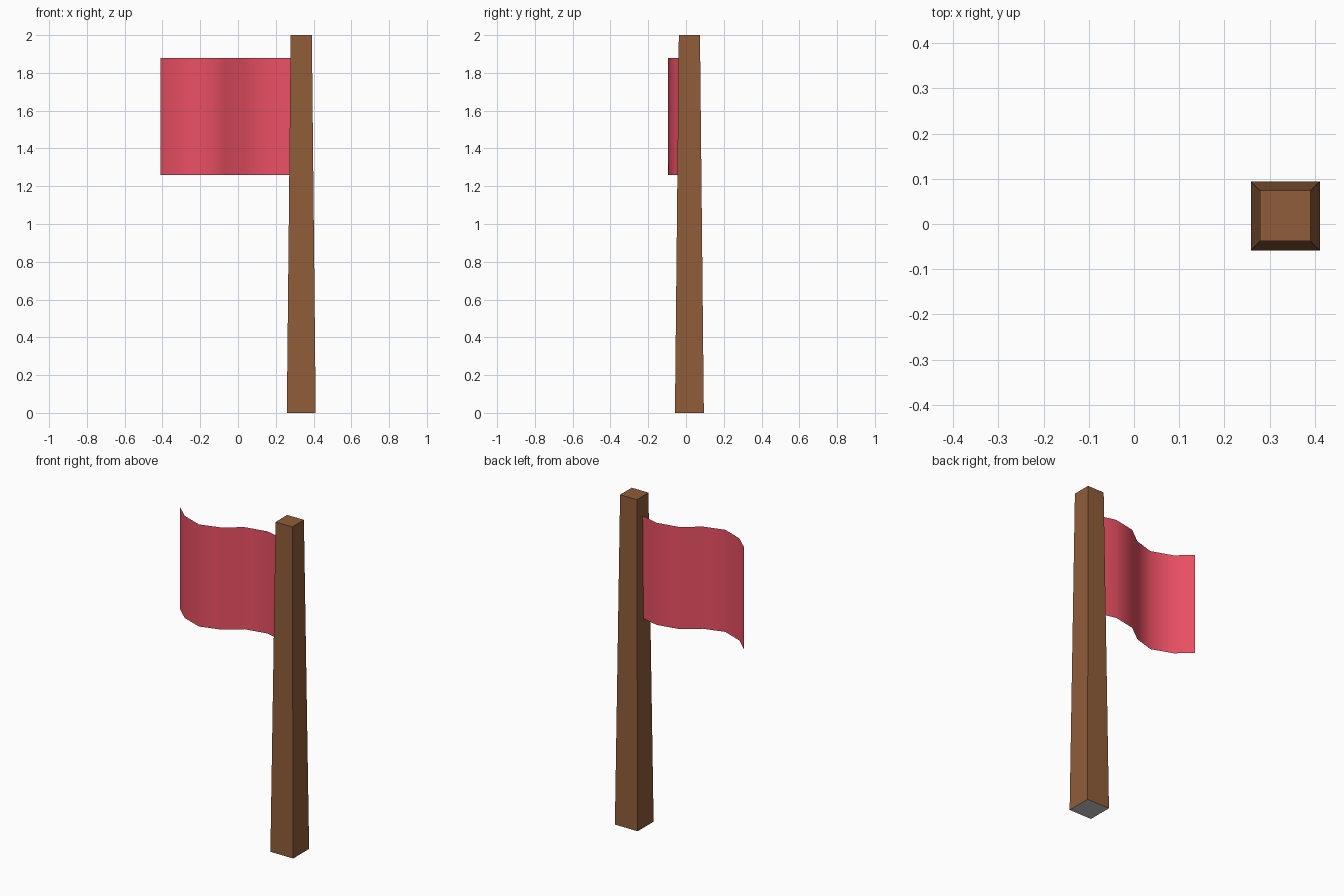
import bpy, bmesh

if "Cube" in bpy.data.objects:
    bpy.data.objects.remove(bpy.data.objects["Cube"])

def material(name, rgb):
    m = bpy.data.materials.new(name)
    m.diffuse_color = (*rgb, 1)
    m.use_nodes = True
    m.node_tree.nodes["Principled BSDF"].inputs["Base Color"].default_value = m.diffuse_color
    return m

def add_object(name, bm, mats):
    mesh = bpy.data.meshes.new(name)
    bm.to_mesh(mesh)
    bm.free()
    for m in mats:
        mesh.materials.append(m)
    ob = bpy.data.objects.new(name, mesh)
    bpy.context.collection.objects.link(ob)
    return ob

wood = material("wood", (0.28, 0.11, 0.042))
cloth = material("red_cloth", (0.83, 0.08, 0.125))

# Pole: a square post tapering towards the top, with a plain grey underside
CX, CY = 0.335, 0.018
bm = bmesh.new()
bmesh.ops.create_cube(bm, size=1)
for v in bm.verts:
    top = v.co.z > 0
    width = 0.112 if top else 0.153
    v.co = (CX + v.co.x * width, CY + v.co.y * width, 2 if top else 0)
bm.normal_update()
for f in bm.faces:
    f.material_index = 1 if f.normal.z < -0.9 else 0
add_object("pole", bm, [wood, None])

# Flag: a single wavy sheet, swept upwards from its plan curve
wave = [(0.28, 0.018), (0.165, 0.047), (0.03, 0.02), (-0.073, -0.058),
        (-0.197, -0.095), (-0.325, -0.048), (-0.41, 0.03)]
bm = bmesh.new()
low = [bm.verts.new((x, y, 1.26)) for x, y in wave]
high = [bm.verts.new((x, y, 1.88)) for x, y in wave]
for i in range(len(wave) - 1):
    f = bm.faces.new((low[i + 1], low[i], high[i], high[i + 1]))
    f.smooth = True
add_object("flag", bm, [cloth])
